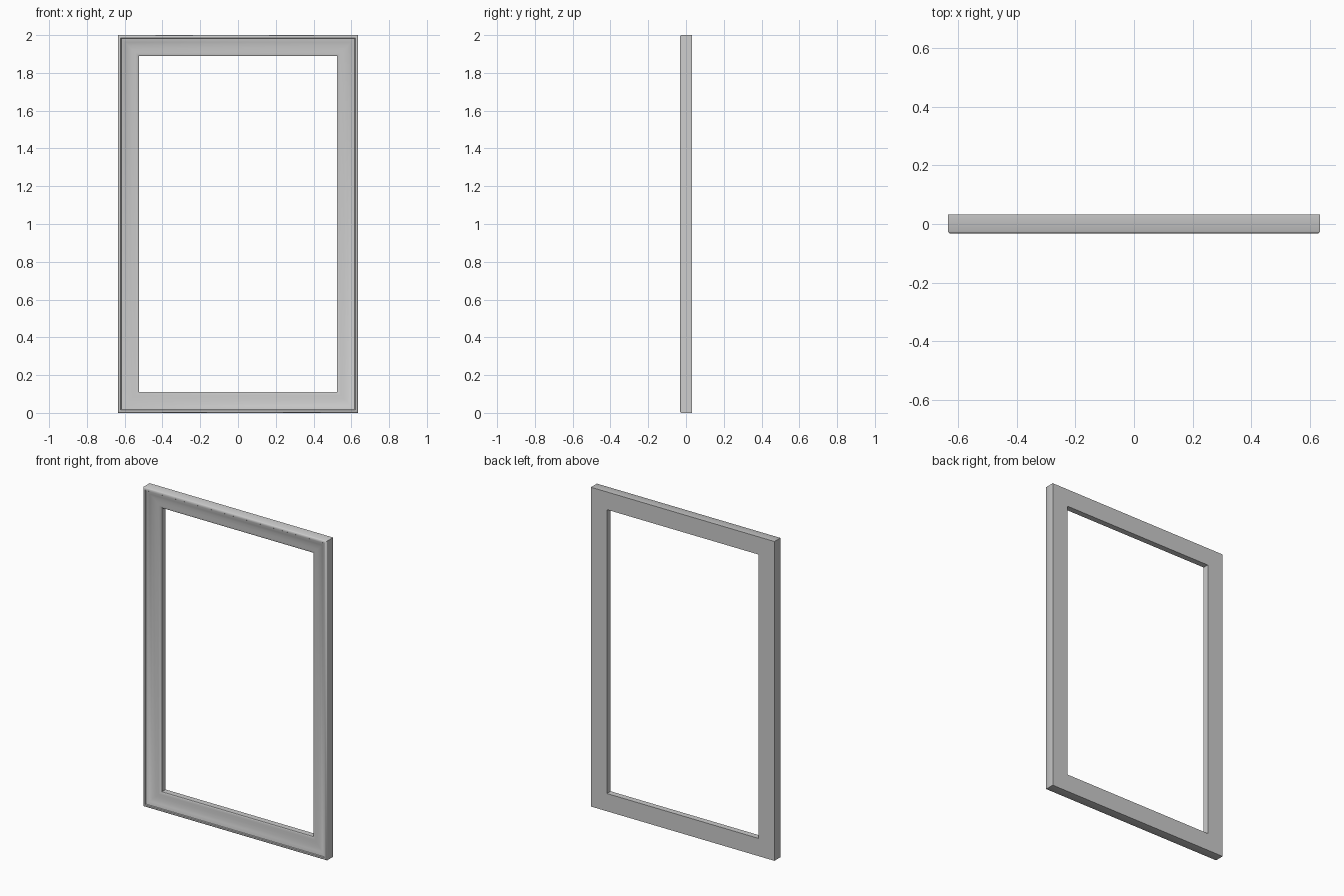
import bpy, bmesh

if "Cube" in bpy.data.objects:
    bpy.data.objects.remove(bpy.data.objects["Cube"])

W, H = 0.636, 2.0   # half width, full height

# Moulding section: (distance in from outer edge, depth y)
profile = [
    (0.0, 0.033), (0.0, -0.026), (0.004, -0.031), (0.009, -0.033),
    (0.015, -0.032), (0.018, -0.027), (0.026, -0.025), (0.038, -0.019),
    (0.055, -0.014), (0.075, -0.011), (0.095, -0.010), (0.105, -0.008),
    (0.111, -0.004), (0.111, 0.033),
]

# Sweep the section around the rectangle with mitred corners
bm = bmesh.new()
rings = []
for d, y in profile:
    corners = [(-W + d, d), (W - d, d), (W - d, H - d), (-W + d, H - d)]
    rings.append([bm.verts.new((x, y, z)) for x, z in corners])
for i, a in enumerate(rings):
    b = rings[(i + 1) % len(rings)]
    for k in range(4):
        n = (k + 1) % 4
        bm.faces.new((a[k], a[n], b[n], b[k]))
bmesh.ops.recalc_face_normals(bm, faces=bm.faces)

mesh = bpy.data.meshes.new("picture_frame")
bm.to_mesh(mesh)
bm.free()
frame = bpy.data.objects.new("picture_frame", mesh)
bpy.context.collection.objects.link(frame)

# Soft moulding curves, crisp mitres and edges
bpy.context.view_layer.objects.active = frame
frame.select_set(True)
bpy.ops.object.shade_smooth_by_angle(angle=0.7)
